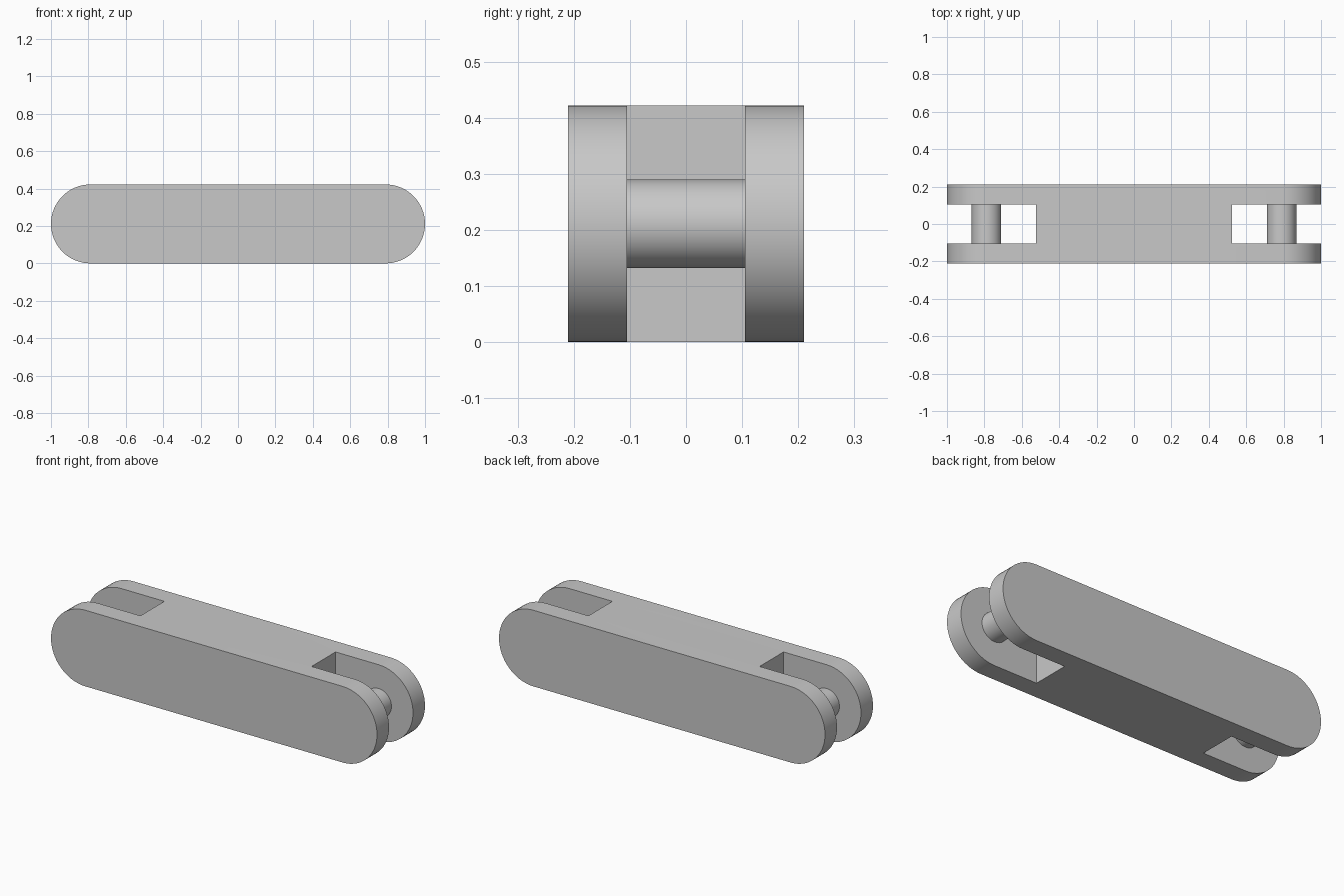
import bpy, bmesh, math
from mathutils import Matrix

R = 0.211            # end radius and half height
CX = 1 - R           # centre of each rounded end
HALF_DEPTH = 0.21
SLOT_HALF = 0.105
SLOT_START = 0.525
PIN_R = 0.079
ARC_STEPS = 32

cube = bpy.data.objects.get("Cube")
if cube:
    bpy.data.objects.remove(cube, do_unlink=True)

grey = bpy.data.materials.new("light grey")
grey.use_nodes = True
colour = (0.58, 0.58, 0.58, 1)
grey.diffuse_color = colour
grey.node_tree.nodes["Principled BSDF"].inputs["Base Color"].default_value = colour


def make_object(name, bm):
    bmesh.ops.recalc_face_normals(bm, faces=bm.faces)
    mesh = bpy.data.meshes.new(name)
    bm.to_mesh(mesh)
    bm.free()
    mesh.materials.append(grey)
    obj = bpy.data.objects.new(name, mesh)
    bpy.context.collection.objects.link(obj)
    return obj


def select_only(obj):
    bpy.ops.object.select_all(action='DESELECT')
    obj.select_set(True)
    bpy.context.view_layer.objects.active = obj


def smooth(obj):
    select_only(obj)
    bpy.ops.object.shade_smooth_by_angle(angle=math.radians(30))


# Link body: a round-ended profile extruded through its depth
bm = bmesh.new()
profile = []
for side, start in ((1, -math.pi / 2), (-1, math.pi / 2)):
    for i in range(ARC_STEPS + 1):
        a = start + math.pi * i / ARC_STEPS
        profile.append(bm.verts.new((side * CX + R * math.cos(a), -HALF_DEPTH, R + R * math.sin(a))))
face = bm.faces.new(profile)
extruded = bmesh.ops.extrude_face_region(bm, geom=[face])["geom"]
bmesh.ops.translate(bm, vec=(0, 2 * HALF_DEPTH, 0),
                    verts=[g for g in extruded if isinstance(g, bmesh.types.BMVert)])
body = make_object("link_body", bm)

# Fork slots: one cutter with a box at each end
bm = bmesh.new()
length = 1.1 - SLOT_START
for side in (-1, 1):
    place = Matrix.Translation((side * (SLOT_START + length / 2), 0, R))
    bmesh.ops.create_cube(bm, size=1, matrix=place @ Matrix.Diagonal((length, 2 * SLOT_HALF, 1, 1)))
cutter = make_object("slot_cutter", bm)
cutter.hide_render = True
cut = body.modifiers.new("slots", 'BOOLEAN')
cut.operation = 'DIFFERENCE'
cut.solver = 'EXACT'
cut.object = cutter
select_only(body)
bpy.ops.object.modifier_apply(modifier=cut.name)
bpy.data.objects.remove(cutter, do_unlink=True)
smooth(body)

# Cross pins joining the fork cheeks
for name, side in (("left_pin", 1), ("right_pin", -1)):
    bm = bmesh.new()
    place = Matrix.Translation((side * CX, 0, R)) @ Matrix.Rotation(math.pi / 2, 4, 'X')
    bmesh.ops.create_cone(bm, cap_ends=True, segments=48, radius1=PIN_R, radius2=PIN_R,
                          depth=2 * SLOT_HALF + 0.01, matrix=place)
    smooth(make_object(name, bm))
